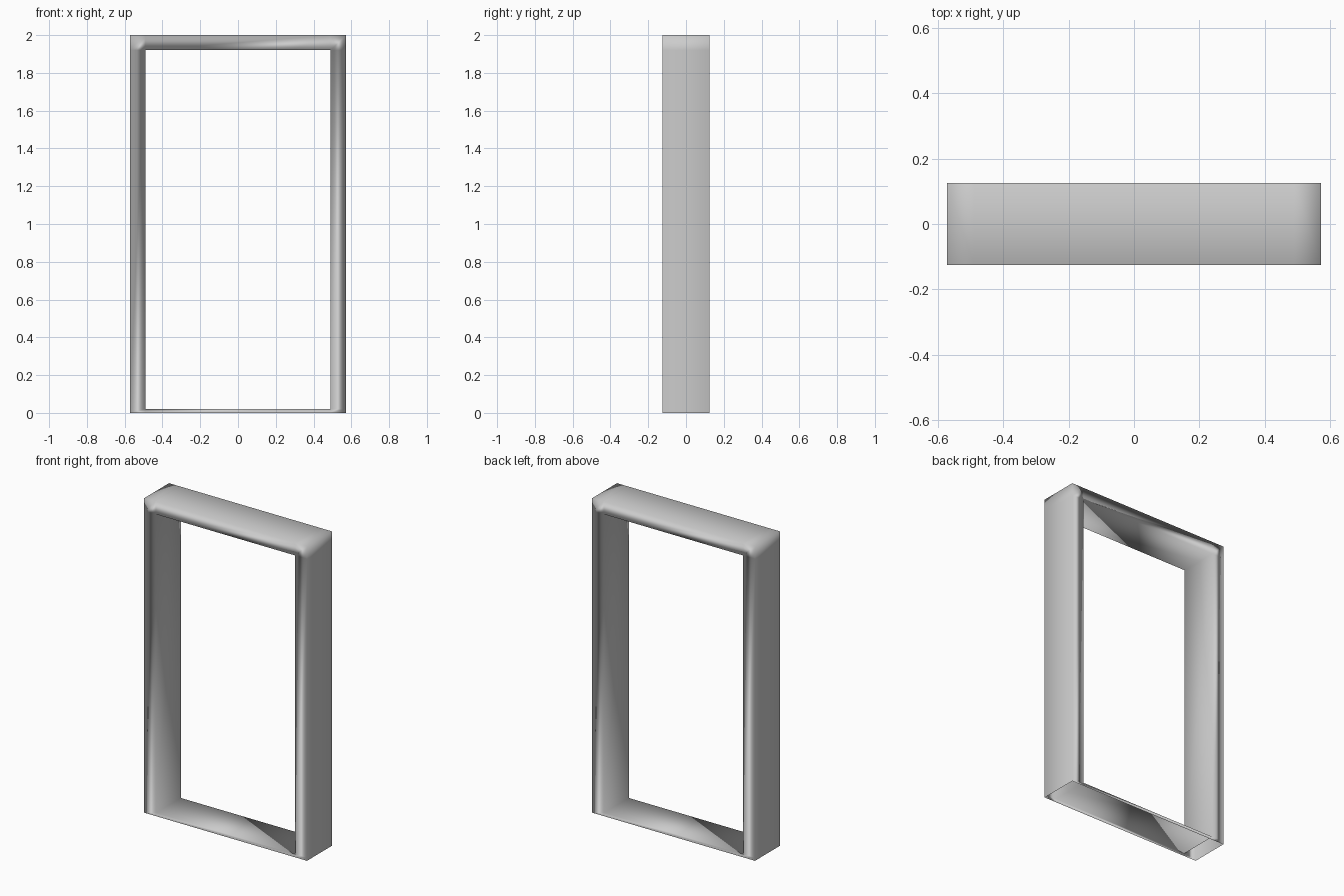
import bpy, bmesh

if "Cube" in bpy.data.objects:
    bpy.data.objects.remove(bpy.data.objects["Cube"])

HALF_DEPTH = 0.125
XS = [-0.573, -0.49, 0.49, 0.573]
ZS = [0, 0.02, 1.92, 2.0]

bm = bmesh.new()


def grid(y):
    return [[bm.verts.new((x, y, z)) for z in ZS] for x in XS]


front, back = grid(-HALF_DEPTH), grid(HALF_DEPTH)

# Front and back faces: jambs, lintel and sill with square corners
for i in range(3):
    for j in range(3):
        if (i, j) != (1, 1):
            for g in (front, back):
                quad = [g[i][j], g[i + 1][j], g[i + 1][j + 1], g[i][j + 1]]
                bm.faces.new(quad if g is front else quad[::-1])


# Walls running through the depth
def walls(path, closed):
    n = len(path)
    for k in range(n if closed else n - 1):
        (a, b), (c, d) = path[k], path[(k + 1) % n]
        bm.faces.new((front[a][b], back[a][b], back[c][d], front[c][d]))


# Outside, open underneath
walls([(3, 0), (3, 1), (3, 2), (3, 3), (2, 3), (1, 3), (0, 3), (0, 2), (0, 1), (0, 0)], False)
# Lining of the opening
walls([(1, 1), (1, 2), (2, 2), (2, 1)], True)

for f in bm.faces:
    f.smooth = True

mesh = bpy.data.meshes.new("door_frame")
bm.to_mesh(mesh)
bm.free()
frame = bpy.data.objects.new("door_frame", mesh)
bpy.context.collection.objects.link(frame)

# Soft shading led by the broad faces
wn = frame.modifiers.new("broad_face_shading", 'WEIGHTED_NORMAL')
wn.mode = 'FACE_AREA'
wn.weight = 50
wn.keep_sharp = False

# Mid grey
mat = bpy.data.materials.new("mid_grey")
mat.diffuse_color = (0.55, 0.55, 0.55, 1)
mat.use_nodes = True
mat.node_tree.nodes["Principled BSDF"].inputs["Base Color"].default_value = mat.diffuse_color
mesh.materials.append(mat)
